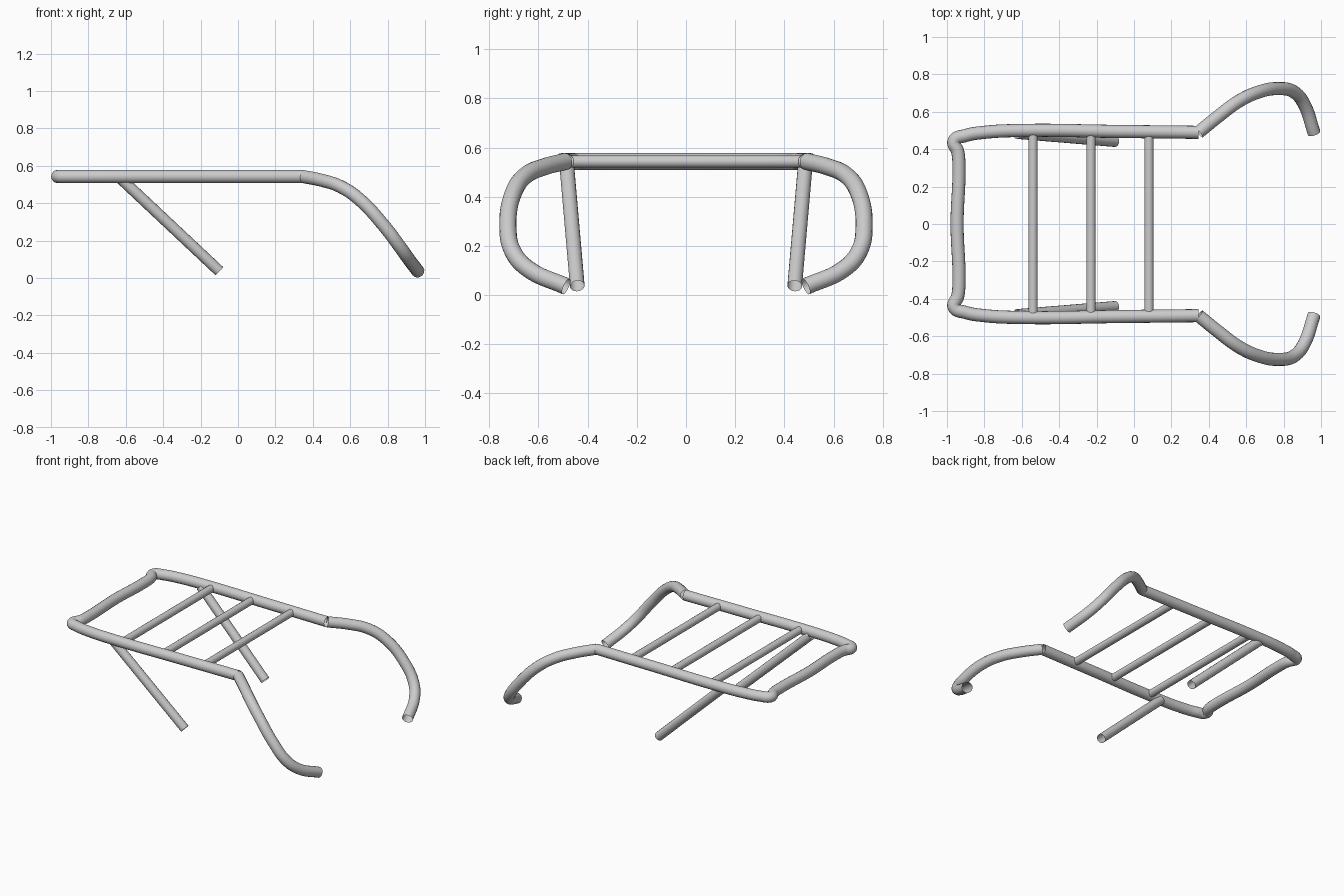
import bpy
from mathutils import Vector

cube = bpy.data.objects.get("Cube")
if cube:
    bpy.data.objects.remove(cube, do_unlink=True)

metal = bpy.data.materials.new("light grey metal")
metal.use_nodes = True
GREY = (0.6, 0.6, 0.6, 1)
metal.diffuse_color = GREY
metal.node_tree.nodes["Principled BSDF"].inputs["Base Color"].default_value = GREY

DECK = 0.543   # centre height of the frame
TUBE = 0.035   # radius of main tubes
THIN = 0.025   # radius of crossbars


def tube(name, points, radius):
    """Open-ended round tube swept smoothly through the points."""
    curve = bpy.data.curves.new(name, 'CURVE')
    curve.dimensions = '3D'
    curve.bevel_depth = radius
    curve.bevel_resolution = 6
    curve.resolution_u = 8
    curve.use_fill_caps = False
    spline = curve.splines.new('BEZIER')
    spline.bezier_points.add(len(points) - 1)
    for bp, co in zip(spline.bezier_points, points):
        bp.co = Vector(co)
        bp.handle_left_type = bp.handle_right_type = 'AUTO'
    obj = bpy.data.objects.new(name, curve)
    bpy.context.collection.objects.link(obj)
    bpy.ops.object.select_all(action='DESELECT')
    obj.select_set(True)
    bpy.context.view_layer.objects.active = obj
    bpy.ops.object.convert(target='MESH')
    obj = bpy.context.object
    obj.data.materials.clear()
    obj.data.materials.append(metal)
    bpy.ops.object.shade_smooth_by_angle()
    return obj


def flip(points):
    return [(x, -y, z) for x, y, z in points]


# U-shaped frame: half outline, mirrored across the centre
half = [(x, y, DECK) for x, y in (
    (0.345, 0.49), (-0.1, 0.495), (-0.6, 0.5), (-0.8, 0.49), (-0.9, 0.473),
    (-0.962, 0.445), (-0.942, 0.385), (-0.936, 0.3))]
tube("frame_rail", half + [(-0.946, 0, DECK)] + flip(half)[::-1], TUBE)

# Crossbars
for i, x in enumerate((-0.54, -0.23, 0.08)):
    tube(f"crossbar_{i + 1}", [(x, -0.475, DECK), (x, 0.475, DECK)], THIN)

# Curved front arms and slanted struts
arm = [(0.345, 0.49, DECK), (0.45, 0.575, 0.522), (0.55, 0.65, 0.488),
       (0.65, 0.7, 0.42), (0.78, 0.724, 0.28), (0.86, 0.703, 0.175),
       (0.91, 0.64, 0.105), (0.963, 0.487, 0.035)]
strut = [(-0.625, 0.485, 0.53), (-0.1, 0.442, 0.037)]
for side, mirror in (("left", lambda p: p), ("right", flip)):
    tube(f"curved_arm_{side}", mirror(arm), TUBE)
    tube(f"strut_{side}", mirror(strut), 0.03)
